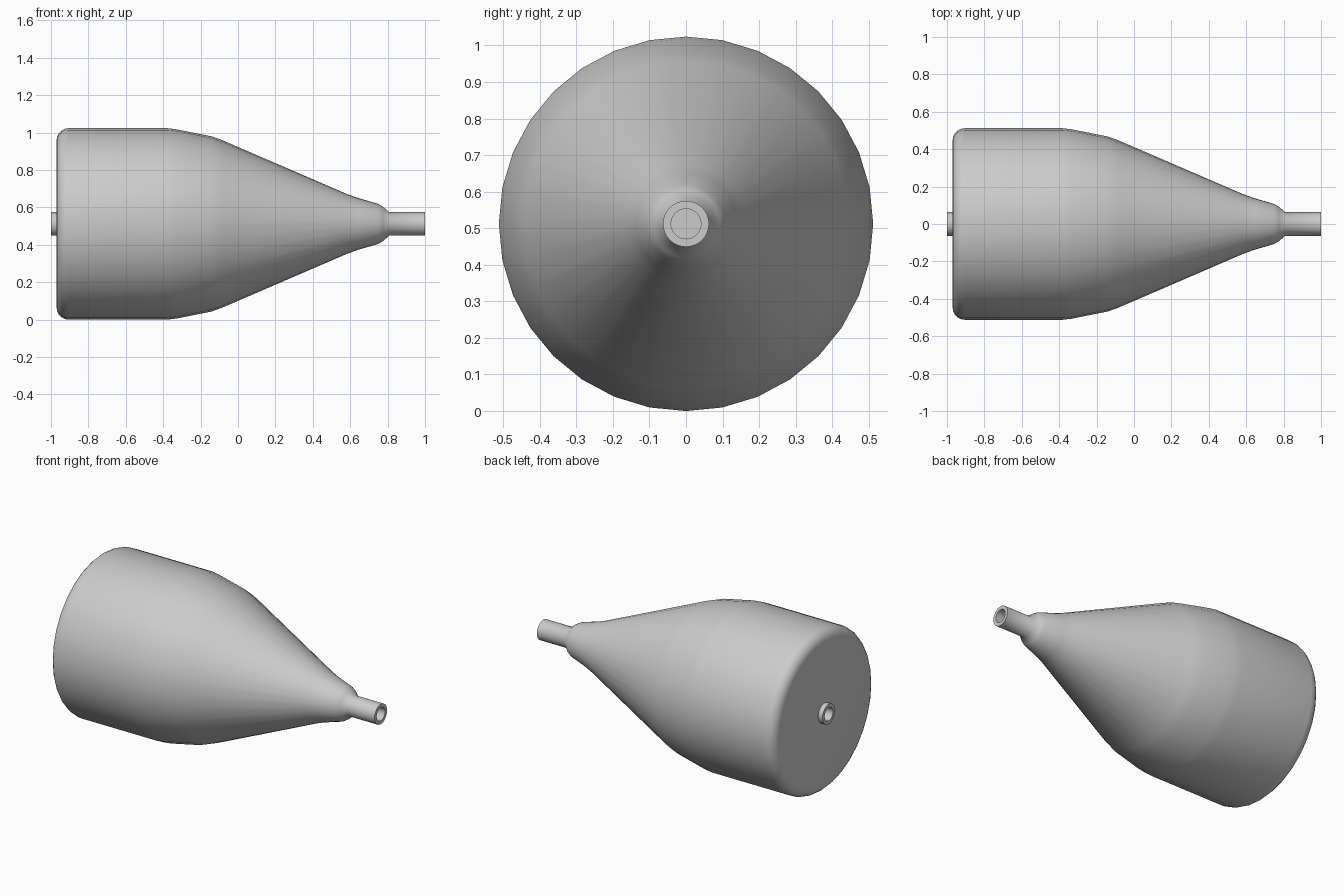
import bpy, bmesh, math

if "Cube" in bpy.data.objects:
    bpy.data.objects.remove(bpy.data.objects["Cube"])

SEGMENTS = 32
AXIS_Z = 0.512


def lathe(name, profile):
    """Revolve (x, radius) points around the horizontal axis; radius 0 closes the end."""
    bm = bmesh.new()
    rings = []
    for x, r in profile:
        if r == 0:
            rings.append([bm.verts.new((x, 0, AXIS_Z))])
            continue
        rings.append([bm.verts.new((x, r * math.sin(2 * math.pi * i / SEGMENTS),
                                    AXIS_Z + r * math.cos(2 * math.pi * i / SEGMENTS)))
                      for i in range(SEGMENTS)])
    for a, b in zip(rings, rings[1:]):
        for i in range(SEGMENTS):
            j = (i + 1) % SEGMENTS
            if len(a) == 1:
                bm.faces.new((a[0], b[j], b[i]))
            elif len(b) == 1:
                bm.faces.new((a[i], a[j], b[0]))
            else:
                bm.faces.new((a[i], a[j], b[j], b[i]))
    bmesh.ops.recalc_face_normals(bm, faces=bm.faces)
    mesh = bpy.data.meshes.new(name)
    bm.to_mesh(mesh)
    bm.free()
    obj = bpy.data.objects.new(name, mesh)
    bpy.context.collection.objects.link(obj)
    bpy.ops.object.select_all(action='DESELECT')
    obj.select_set(True)
    bpy.context.view_layer.objects.active = obj
    bpy.ops.object.shade_smooth_by_angle(angle=math.radians(50))
    return obj


# Rounded rear rim, generated as a quarter arc
rim = [(-0.905 - 0.065 * math.cos(a), 0.447 + 0.065 * math.sin(a))
       for a in (math.pi / 2 * k / 5 for k in range(6))]

# Bottle-like shell: rear stub, flat back, cylinder, cone, shoulder and spout
lathe("tapered_vessel",
      [(-0.94, 0), (-0.94, 0.041), (-1.0, 0.041), (-1.0, 0.063), (-0.97, 0.063)]
      + rim
      + [(-0.38, 0.512), (-0.33, 0.506), (-0.14, 0.468), (-0.08, 0.446),
         (0.58, 0.161), (0.64, 0.139), (0.75, 0.107), (0.775, 0.092),
         (0.808, 0.063), (1.0, 0.063), (1.0, 0.041), (0.92, 0.041), (0.92, 0)])
